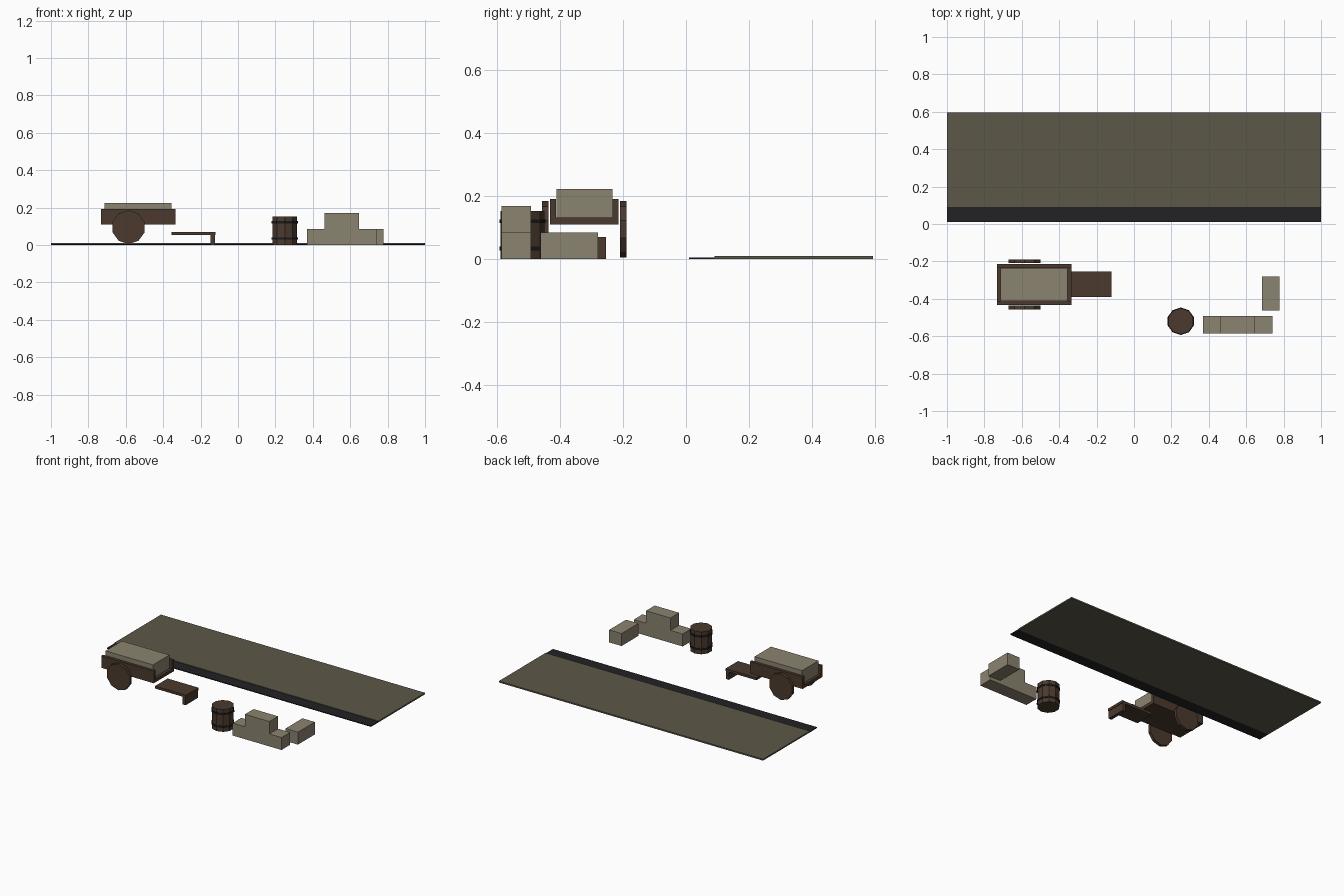
import bpy, math

if "Cube" in bpy.data.objects:
    bpy.data.objects.remove(bpy.data.objects["Cube"])


def mat(name, rgb):
    m = bpy.data.materials.new(name)
    m.diffuse_color = (*rgb, 1)
    m.use_nodes = True
    m.node_tree.nodes["Principled BSDF"].inputs["Base Color"].default_value = m.diffuse_color
    return m


OLIVE = mat("olive ground", (0.107, 0.098, 0.065))
BLACK = mat("dark edging", (0.016, 0.016, 0.018))
WOOD = mat("brown wood", (0.069, 0.042, 0.027))
IRON = mat("black iron", (0.010, 0.010, 0.011))
CLOTH = mat("tan sacking", (0.258, 0.227, 0.162))


def box(name, x, y, z, m):
    """Box from (min, max) ranges on each axis."""
    r = (x, y, z)
    bpy.ops.mesh.primitive_cube_add(size=1, location=[(a + b) / 2 for a, b in r])
    o = bpy.context.object
    o.name = name
    o.scale = [b - a for a, b in r]
    bpy.ops.object.transform_apply(location=False, rotation=False, scale=True)
    o.data.materials.append(m)
    return o


def drum(name, loc, radius, depth, m, rot=(0, 0, 0)):
    """Ten-sided cylinder."""
    bpy.ops.mesh.primitive_cylinder_add(vertices=10, radius=radius, depth=depth,
                                        location=loc, rotation=rot)
    o = bpy.context.object
    o.name = name
    o.data.materials.append(m)
    return o


# Ground strip and its dark edge
box("ground_strip", (-1, 1), (0.09, 0.595), (0, 0.01), OLIVE)
box("ground_edge", (-1, 1), (0.01, 0.09), (0, 0.006), BLACK)

# Cart: floor, side boards, wheels, load
CY = -0.323
box("cart_floor", (-0.733, -0.335), (CY - 0.108, CY + 0.108), (0.11, 0.132), WOOD)
for s, tag in ((-1, "front"), (1, "back")):
    ys = sorted((CY + s * 0.090, CY + s * 0.109))
    box("cart_side_" + tag, (-0.733, -0.335), ys, (0.11, 0.192), WOOD)
    drum("cart_wheel_" + tag, (-0.585, CY + s * 0.124, 0.095), 0.09, 0.02, WOOD,
         (math.pi / 2, 0, 0)).rotation_euler = (math.pi / 2, 0, 0)
box("cart_load", (-0.715, -0.355), (CY - 0.089, CY + 0.089), (0.132, 0.223), CLOTH)

# Pull board with a single prop leg
box("pull_board", (-0.355, -0.12), (-0.39, -0.255), (0.053, 0.07), WOOD)
box("pull_board_leg", (-0.146, -0.124), (-0.39, -0.255), (0, 0.053), WOOD)

# Barrel with two hoops
drum("barrel", (0.25, -0.52, 0.0765), 0.07, 0.153, WOOD)
for i, z in enumerate((0.034, 0.121)):
    drum(f"barrel_hoop_{i}", (0.25, -0.52, z), 0.0735, 0.012, IRON)

# Stacked sandbags and one loose bag turned sideways
for i, (x, z) in enumerate(((0.37, 0), (0.555, 0), (0.4625, 0.085))):
    box(f"sandbag_{i}", (x, x + 0.185), (-0.586, -0.492), (z, z + 0.085), CLOTH)
box("sandbag_loose", (0.684, 0.778), (-0.463, -0.28), (0, 0.085), CLOTH)
